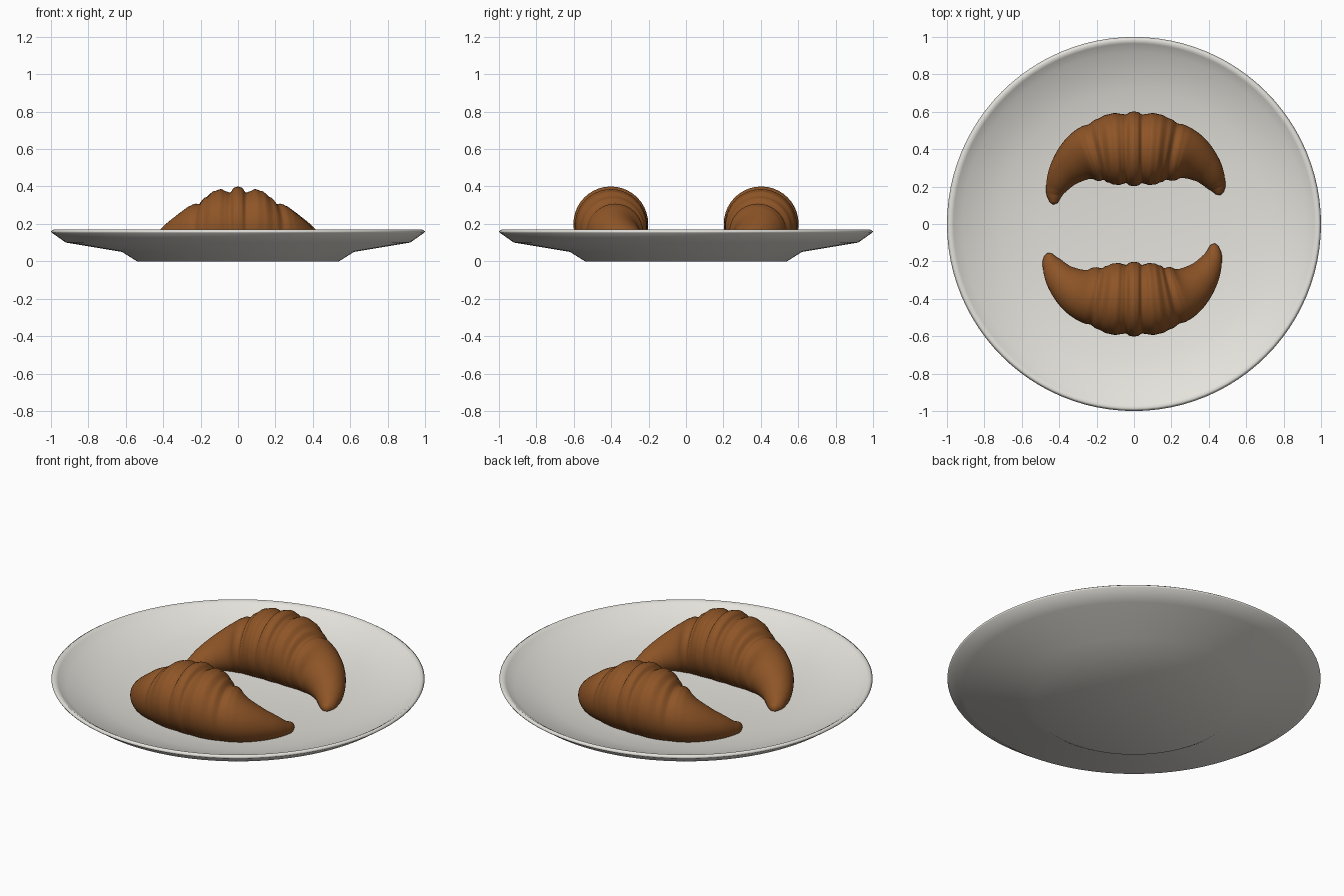
import bpy
import bmesh
from math import cos, sin, pi
from mathutils import Vector

if "Cube" in bpy.data.objects:
    bpy.data.objects.remove(bpy.data.objects["Cube"], do_unlink=True)


def make_material(name, color, roughness):
    mat = bpy.data.materials.new(name)
    mat.use_nodes = True
    mat.diffuse_color = color
    bsdf = mat.node_tree.nodes["Principled BSDF"]
    bsdf.inputs["Base Color"].default_value = color
    bsdf.inputs["Roughness"].default_value = roughness
    return mat


def skin_rings(name, rings, start, end, mat):
    """Bridge a row of closed rings and close both ends with a fan."""
    bm = bmesh.new()
    loops = [[bm.verts.new(p) for p in ring] for ring in rings]
    n = len(loops[0])
    for a, b in zip(loops, loops[1:]):
        for i in range(n):
            j = (i + 1) % n
            bm.faces.new((a[i], a[j], b[j], b[i]))
    for loop, tip in ((loops[0], start), (loops[-1], end)):
        v = bm.verts.new(tip)
        for i in range(n):
            bm.faces.new((loop[i], loop[(i + 1) % n], v))
    bmesh.ops.recalc_face_normals(bm, faces=bm.faces[:])
    for f in bm.faces:
        f.smooth = True
    mesh = bpy.data.meshes.new(name)
    bm.to_mesh(mesh)
    bm.free()
    mesh.materials.append(mat)
    obj = bpy.data.objects.new(name, mesh)
    bpy.context.collection.objects.link(obj)
    return obj


def spline(points, t):
    """Smooth curve through evenly timed points, t from 0 to 1."""
    pts = [Vector(p) for p in points]
    x = t * (len(pts) - 1)
    i = min(int(x), len(pts) - 2)
    f = x - i
    p1, p2 = pts[i], pts[i + 1]
    p0 = pts[i - 1] if i > 0 else 2 * p1 - p2
    p3 = pts[i + 2] if i + 2 < len(pts) else 2 * p2 - p1
    return p1 + 0.5 * f * (p2 - p0 + f * (2 * p0 - 5 * p1 + 4 * p2 - p3
                           + f * (3 * (p1 - p2) + p3 - p0)))


def thickness(u):
    """Rolled dough radius, u = 0 in the middle and 1 at a tip."""
    keys = [(0, .2), (.035, .197), (.075, .183), (.11, .187), (.16, .193),
            (.22, .188), (.3, .171), (.36, .153), (.4, .154), (.45, .148),
            (.56, .122), (.7, .09), (.85, .058), (.95, .036), (1, .022)]
    for (a, ra), (b, rb) in zip(keys, keys[1:]):
        if u <= b:
            f = (u - a) / (b - a)
            f = f * f * (3 - 2 * f) if u < .45 else f
            return ra + (rb - ra) * f
    return keys[-1][1]


# Plate: lathed profile from the underside round the rim to the inside
white = make_material("plate_white", (.78, .76, .71, 1), .4)
profile = [(.54, 0), (.62, .05), (.92, .1), (.995, .152), (1, .16),
           (.985, .17), (.965, .158), (.92, .125), (.72, .072), (.5, .03)]
SIDES = 96
plate_rings = [[(r * cos(2 * pi * k / SIDES), r * sin(2 * pi * k / SIDES), z)
                for k in range(SIDES)] for r, z in profile]
skin_rings("plate", plate_rings, (0, 0, 0), (0, 0, .03), white)

# Croissant: round sections swept along a crescent, resting in the plate
crust = make_material("baked_crust", (.27, .09, .02, 1), .6)
path = [(-.43, .115), (-.42, .185), (-.37, .275), (-.29, .35), (-.2, .385),
        (-.1, .4), (0, .402), (.1, .4), (.2, .388), (.3, .36),
        (.385, .295), (.44, .215), (.46, .165)]
STEPS, ROUND = 160, 40


def section(t):
    c = spline(path, t)
    d = (spline(path, min(t + .01, 1)) - spline(path, max(t - .01, 0))).normalized()
    # The path points are closer together near the tips
    x = abs(2 * t - 1) * 6
    u = min(1, x * .175 if x < 5 else .875 + (x - 5) * .125)
    r = thickness(u)
    zc = max(r, .042)
    ring = []
    for k in range(ROUND):
        a = 2 * pi * k / ROUND
        ring.append((c.x - d.y * r * cos(a), c.y + d.x * r * cos(a),
                     max(zc + r * sin(a), .012)))
    return ring, Vector((c.x, c.y, zc)), Vector((d.x, d.y, 0))


sections = [section(k / STEPS) for k in range(STEPS + 1)]
first, last = sections[0], sections[-1]
back = skin_rings("back_croissant", [s[0] for s in sections],
                  first[1] - first[2] * .012, last[1] + last[2] * .012, crust)

# Second croissant faces the first, turned half way round the plate
front = back.copy()
front.name = "front_croissant"
front.rotation_euler.z = pi
bpy.context.collection.objects.link(front)
